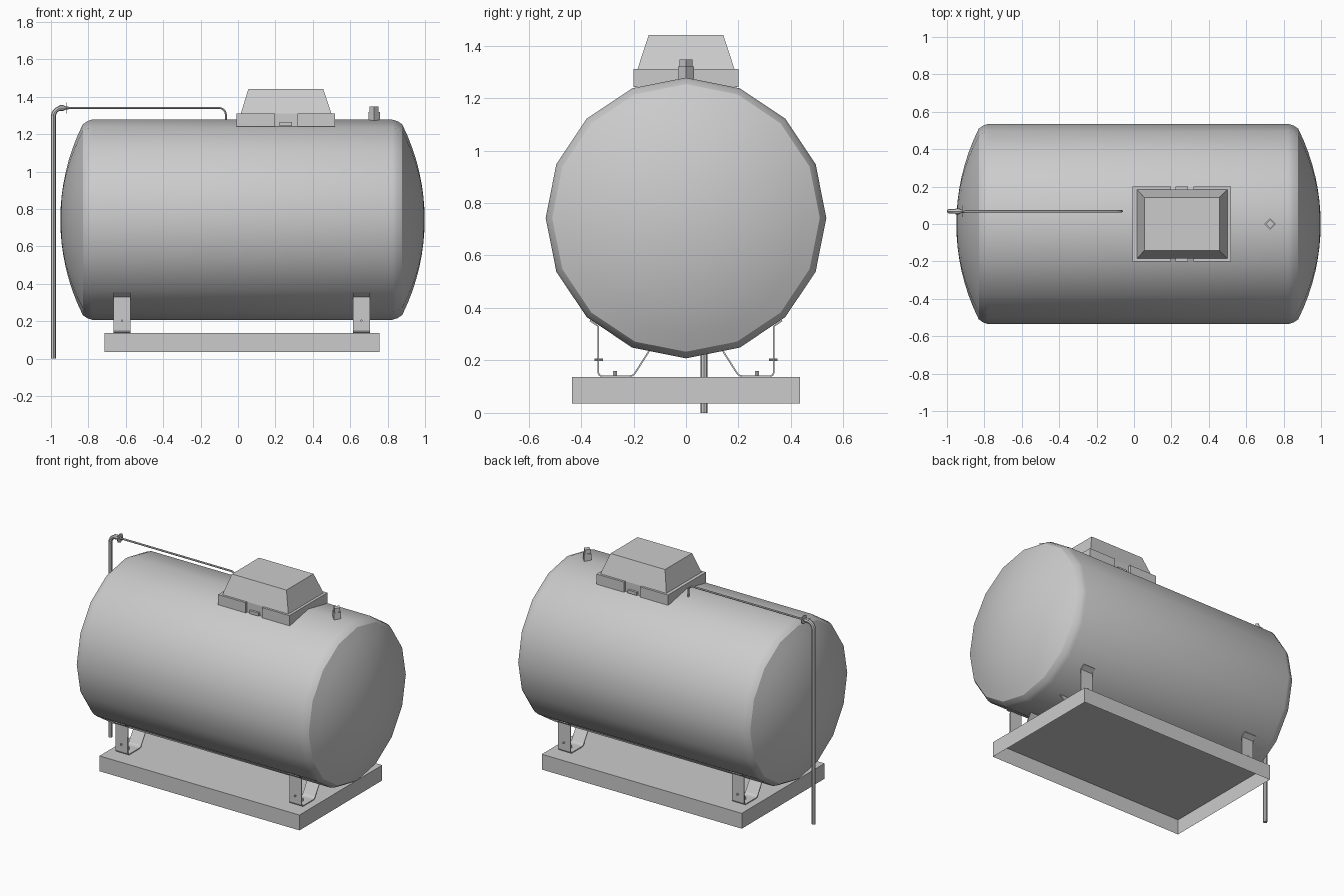
import bpy, bmesh, math
from mathutils import Vector, Matrix

if "Cube" in bpy.data.objects:
    bpy.data.objects.remove(bpy.data.objects["Cube"])


def make(name, verts, faces, smooth=False):
    me = bpy.data.meshes.new(name)
    me.from_pydata(verts, [], faces)
    bm = bmesh.new()
    bm.from_mesh(me)
    bmesh.ops.remove_doubles(bm, verts=bm.verts, dist=1e-5)
    bmesh.ops.recalc_face_normals(bm, faces=bm.faces)
    bm.to_mesh(me)
    bm.free()
    ob = bpy.data.objects.new(name, me)
    bpy.context.collection.objects.link(ob)
    if smooth:
        smooth_it(ob)
    return ob


def smooth_it(ob):
    bpy.ops.object.select_all(action='DESELECT')
    ob.select_set(True)
    bpy.context.view_layer.objects.active = ob
    bpy.ops.object.shade_smooth_by_angle(angle=math.radians(30))


def frustum(name, lo, hi, z0, z1, bottom=True):
    """Box between two rectangles (x0, x1, y0, y1) at heights z0 and z1."""
    v = []
    for (x0, x1, y0, y1), z in ((lo, z0), (hi, z1)):
        v += [(x0, y0, z), (x1, y0, z), (x1, y1, z), (x0, y1, z)]
    f = [(i, (i + 1) % 4, (i + 1) % 4 + 4, i + 4) for i in range(4)] + [(4, 5, 6, 7)]
    if bottom:
        f.append((3, 2, 1, 0))
    ob = make(name, v, f)
    return ob


def lathe(name, profile, n, origin, axis, smooth=True):
    """Revolve (distance along axis, radius) pairs."""
    rot = Vector((0, 0, 1)).rotation_difference(Vector(axis)).to_matrix()
    v, f = [], []
    for h, r in profile:
        for i in range(n):
            a = 2 * math.pi * i / n
            v.append(rot @ Vector((r * math.cos(a), r * math.sin(a), h)) + Vector(origin))
    for j in range(len(profile) - 1):
        for i in range(n):
            k = (i + 1) % n
            f.append((j * n + i, j * n + k, (j + 1) * n + k, (j + 1) * n + i))
    for j, ring in ((0, profile[0]), (len(profile) - 1, profile[-1])):
        if ring[1] > 1e-6:
            f.append(tuple(range(j * n, j * n + n)))
    # clean collapsed pole faces
    ob = make(name, v, f)
    bm = bmesh.new()
    bm.from_mesh(ob.data)
    bmesh.ops.dissolve_degenerate(bm, edges=bm.edges, dist=1e-5)
    bmesh.ops.recalc_face_normals(bm, faces=bm.faces)
    bm.to_mesh(ob.data)
    bm.free()
    if smooth:
        smooth_it(ob)
    return ob


def pipe(name, pts, r, res):
    cu = bpy.data.curves.new(name, 'CURVE')
    cu.dimensions = '3D'
    cu.bevel_depth = r
    cu.bevel_resolution = res
    cu.use_fill_caps = True
    sp = cu.splines.new('POLY')
    sp.points.add(len(pts) - 1)
    for p, co in zip(sp.points, pts):
        p.co = (*co, 1)
    ob = bpy.data.objects.new(name, cu)
    bpy.context.collection.objects.link(ob)
    bpy.ops.object.select_all(action='DESELECT')
    ob.select_set(True)
    bpy.context.view_layer.objects.active = ob
    bpy.ops.object.convert(target='MESH')
    smooth_it(bpy.context.object)


def arc(cx, cz, r, a0, a1, y, n=5):
    return [(cx + r * math.cos(math.radians(a0 + (a1 - a0) * i / n)), y,
             cz + r * math.sin(math.radians(a0 + (a1 - a0) * i / n))) for i in range(n + 1)]


# Tank: 16-sided drum with rounded shoulders and shallow domed ends
R, EDGE, ZC, DEPTH = 0.535, 0.51, 0.743, 0.12
S = (EDGE ** 2 + DEPTH ** 2) / (2 * DEPTH)
dome = [(S - math.sqrt(S * S - (EDGE * t / 8) ** 2), EDGE * t / 8) for t in range(9)]
prof = [(-0.95 + d, r) for d, r in dome]
prof += [(-0.805, 0.527), (-0.78, R), (0.825, R), (0.852, 0.527)]
prof += [(0.998 - d, r) for d, r in reversed(dome)]
lathe("tank", prof, 16, (0, 0, ZC), (1, 0, 0))

# Base slab, hollow underneath
slab = (-0.715, 0.757, -0.435, 0.435)
frustum("base_slab", slab, slab, 0.035, 0.137, bottom=False)

# Bent strap feet with bolts, two per side
strap = [(0.366, 0.352), (0.335, 0.33), (0.335, 0.155), (0.331, 0.145), (0.322, 0.14),
         (0.215, 0.14), (0.203, 0.143), (0.194, 0.152), (0.14, 0.237)]
for xname, x in (("left", -0.62), ("right", 0.66)):
    for yname, s in (("front", -1), ("back", 1)):
        tag = f"{yname}_{xname}"
        v = [(x + d, s * y, z) for d in (-0.045, 0.045) for y, z in strap]
        n = len(strap)
        ob = make("foot_" + tag, v, [(i, i + 1, n + i + 1, n + i) for i in range(n - 1)])
        sol = ob.modifiers.new("thickness", 'SOLIDIFY')
        sol.thickness = 0.006
        sol.offset = 0
        lathe("side_bolt_" + tag, [(-0.016, 0.006), (0.016, 0.006)], 6,
              (x, s * 0.333, 0.203), (0, 1, 0))
        lathe("floor_bolt_" + tag, [(0, 0.009), (0.02, 0.009)], 6, (x, s * 0.27, 0.14), (0, 0, 1))

# Fitting cover: sloped hood on a skirt broken by latch gaps front and back
frustum("cover_hood", (0.015, 0.5, -0.185, 0.185), (0.055, 0.456, -0.142, 0.142), 1.31, 1.441)
x0, x1, g0, g1, yo, yi = -0.007, 0.518, 0.197, 0.317, 0.2, 0.185
half = [(x0, -yo), (g0, -yo), (g0, -yi), (g1, -yi), (g1, -yo), (x1, -yo)]
outline = half + [(x, -y) for x, y in reversed(half)]
n = len(outline)
v = [(x, y, z) for z in (1.242, 1.31) for x, y in outline]
make("cover_skirt", v, [(i, (i + 1) % n, (i + 1) % n + n, i + n) for i in range(n)]
     + [tuple(range(n)), tuple(range(n, 2 * n))])
for name, s in (("front", -1), ("back", 1)):
    ys = sorted((s * 0.18, s * 0.2))
    r = (0.223, 0.29, ys[0], ys[1])
    frustum("latch_" + name, r, r, 1.245, 1.265)

# Relief valve: two stacked square plugs set cornerwise
lathe("relief_valve", [(0, 0.031), (0.05, 0.031), (0.05, 0.0245), (0.077, 0.0245)], 4,
      (0.728, 0, 1.27), (0, 0, 1), smooth=False)

# Vent riser with elbow, and thin line running to the tank
Y = 0.068
pipe("riser_pipe", [(-0.987, Y, 0), (-0.987, Y, 1.29)]
     + arc(-0.942, 1.295, 0.045, 180, 90, Y)[0:], 0.013, 2)
lathe("pipe_reducer", [(0, 0.016), (0.02, 0.016), (0.035, 0.008), (0.05, 0.008)], 8,
      (-0.955, Y, 1.34), (1, 0, 0))
lathe("pipe_flange", [(0, 0.03), (0.005, 0.03)], 8, (-0.918, Y, 1.34), (1, 0, 0))
pipe("thin_pipe", [(-0.94, Y, 1.34)] + arc(-0.1, 1.305, 0.035, 90, 0, Y)
     + [(-0.065, Y, 1.255)], 0.006, 1)
